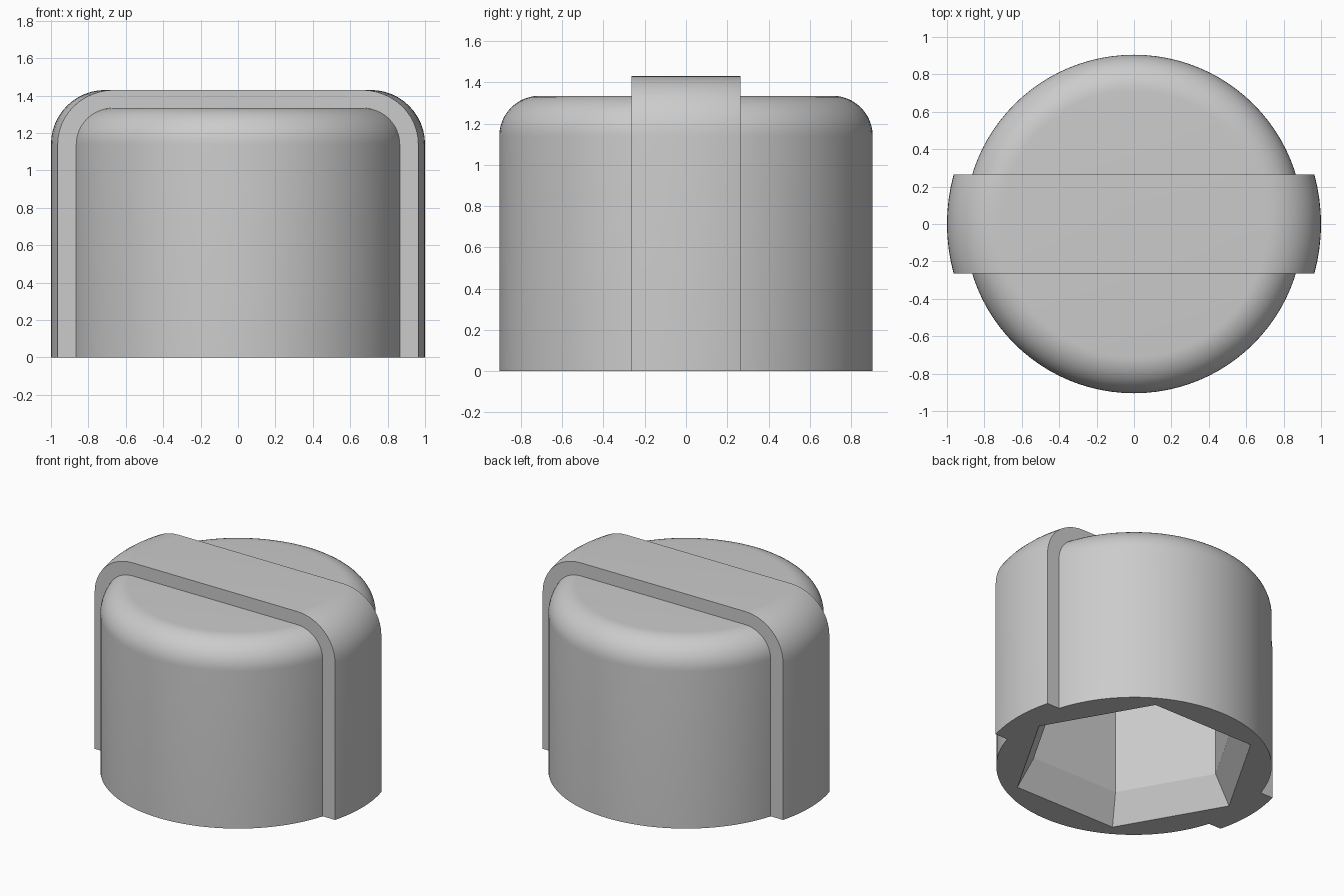
import bpy, bmesh, math

if "Cube" in bpy.data.objects:
    bpy.data.objects.remove(bpy.data.objects["Cube"])

GREY = bpy.data.materials.new("plain grey")
GREY.diffuse_color = (0.6, 0.6, 0.6, 1)
GREY.use_nodes = True
GREY.node_tree.nodes["Principled BSDF"].inputs["Base Color"].default_value = GREY.diffuse_color


def add_object(name, bm):
    bmesh.ops.recalc_face_normals(bm, faces=bm.faces)
    mesh = bpy.data.meshes.new(name)
    bm.to_mesh(mesh)
    bm.free()
    mesh.materials.append(GREY)
    ob = bpy.data.objects.new(name, mesh)
    bpy.context.collection.objects.link(ob)
    return ob


def stacked_rings(name, rings, sides):
    """Closed solid from (radius, z) rings, first corner on +x."""
    bm = bmesh.new()
    loops = [[bm.verts.new((r * math.cos(2 * math.pi * i / sides),
                            r * math.sin(2 * math.pi * i / sides), z))
              for i in range(sides)] for r, z in rings]
    for a, b in zip(loops, loops[1:]):
        for i in range(sides):
            j = (i + 1) % sides
            bm.faces.new((a[i], a[j], b[j], b[i]))
    bm.faces.new(loops[0][::-1])
    bm.faces.new(loops[-1])
    return add_object(name, bm)


def rounded_cylinder(name, radius, height, fillet, steps=12):
    rings = [(radius, 0)]
    for k in range(steps + 1):
        a = math.pi / 2 * k / steps
        rings.append((radius - fillet + fillet * math.cos(a),
                      height - fillet + fillet * math.sin(a)))
    return stacked_rings(name, rings, 96)


def boolean(target, tool, operation):
    mod = target.modifiers.new(operation.lower(), 'BOOLEAN')
    mod.object, mod.operation, mod.solver = tool, operation, 'EXACT'
    bpy.context.view_layer.objects.active = target
    bpy.ops.object.modifier_apply(modifier=mod.name)
    bpy.data.objects.remove(tool)


# Round cap body
cap = rounded_cylinder("cap", 0.905, 1.335, 0.195)

# Raised grip band: a slice of a larger rounded cylinder
band = rounded_cylinder("grip_band", 1.0, 1.43, 0.29)
bm = bmesh.new()
bm.from_mesh(band.data)
for side in (-1, 1):
    geom = bm.verts[:] + bm.edges[:] + bm.faces[:]
    cut = bmesh.ops.bisect_plane(bm, geom=geom, plane_co=(0, side * 0.265, 0),
                                 plane_no=(0, side, 0), clear_outer=True)
    edges = [e for e in cut["geom_cut"] if isinstance(e, bmesh.types.BMEdge)]
    bmesh.ops.contextual_create(bm, geom=edges)
bmesh.ops.recalc_face_normals(bm, faces=bm.faces)
bm.to_mesh(band.data)
bm.free()
boolean(cap, band, 'UNION')

# Hexagonal socket with a flared mouth
socket = stacked_rings("socket_cutter",
                       [(0.872, -0.1), (0.815, 0), (0.70, 0.2), (0.70, 1.14)], 6)
boolean(cap, socket, 'DIFFERENCE')

# Smooth curves, crisp edges
bpy.ops.object.select_all(action='DESELECT')
cap.select_set(True)
bpy.context.view_layer.objects.active = cap
bpy.ops.object.shade_smooth_by_angle(angle=math.radians(25))
